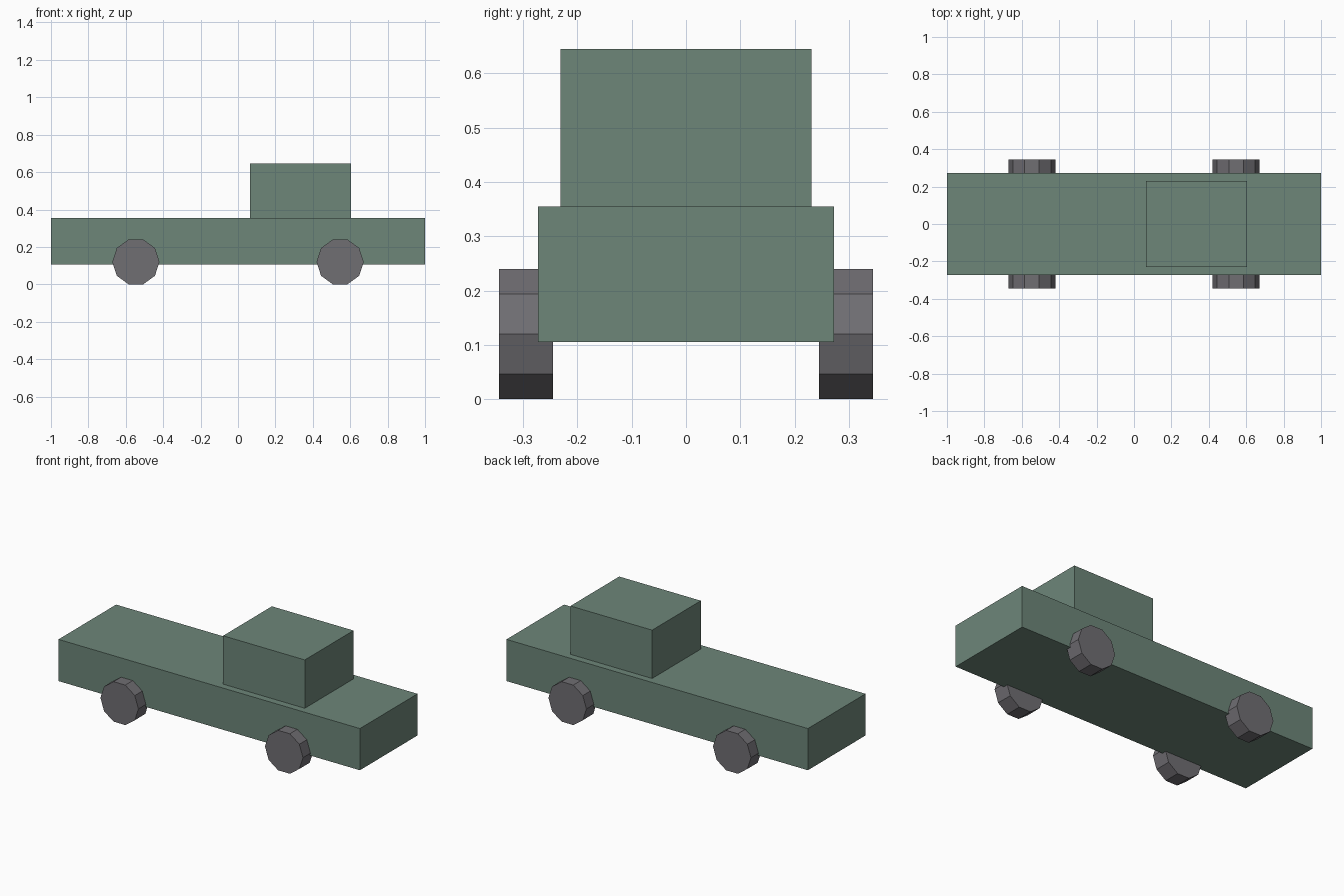
import bpy
import bmesh
from math import cos, sin, pi
from mathutils import Vector

cube = bpy.data.objects.get("Cube")
if cube:
    bpy.data.objects.remove(cube, do_unlink=True)


def make_material(name, rgb):
    mat = bpy.data.materials.new(name)
    mat.use_nodes = True
    color = (*rgb, 1)
    mat.diffuse_color = color
    mat.node_tree.nodes["Principled BSDF"].inputs["Base Color"].default_value = color
    return mat


def extrude_profile(name, points, offset, mat):
    """Solid made by extruding a flat outline along an offset."""
    bm = bmesh.new()
    face = bm.faces.new([bm.verts.new(p) for p in points])
    result = bmesh.ops.extrude_face_region(bm, geom=[face], use_keep_orig=True)
    moved = [g for g in result["geom"] if isinstance(g, bmesh.types.BMVert)]
    bmesh.ops.translate(bm, verts=moved, vec=Vector(offset))
    bmesh.ops.recalc_face_normals(bm, faces=bm.faces)
    mesh = bpy.data.meshes.new(name)
    bm.to_mesh(mesh)
    bm.free()
    mesh.materials.append(mat)
    obj = bpy.data.objects.new(name, mesh)
    bpy.context.collection.objects.link(obj)
    return obj


def box(name, x0, x1, half_width, z0, z1, mat):
    outline = [(x0, -half_width, z0), (x1, -half_width, z0),
               (x1, half_width, z0), (x0, half_width, z0)]
    return extrude_profile(name, outline, (0, 0, z1 - z0), mat)


green = make_material("muted green paint", (0.153, 0.238, 0.191))
rubber = make_material("grey rubber", (0.162, 0.156, 0.171))

# Body and cab
box("body", -1, 1, 0.273, 0.105, 0.355, green)
box("cab", 0.063, 0.605, 0.231, 0.355, 0.645, green)

# Ten-sided wheels resting on a flat edge
SIDES, RADIUS = 10, 0.126
axle_height = RADIUS * sin(2 * pi / 5)
for x, end in ((-0.546, "rear"), (0.546, "front")):
    for side, label in ((-1, "right"), (1, "left")):
        rim = [(x + RADIUS * cos(2 * pi * i / SIDES), side * 0.245,
                axle_height + RADIUS * sin(2 * pi * i / SIDES))
               for i in range(SIDES)]
        extrude_profile(f"{end}_{label}_wheel", rim, (0, side * 0.099, 0), rubber)
